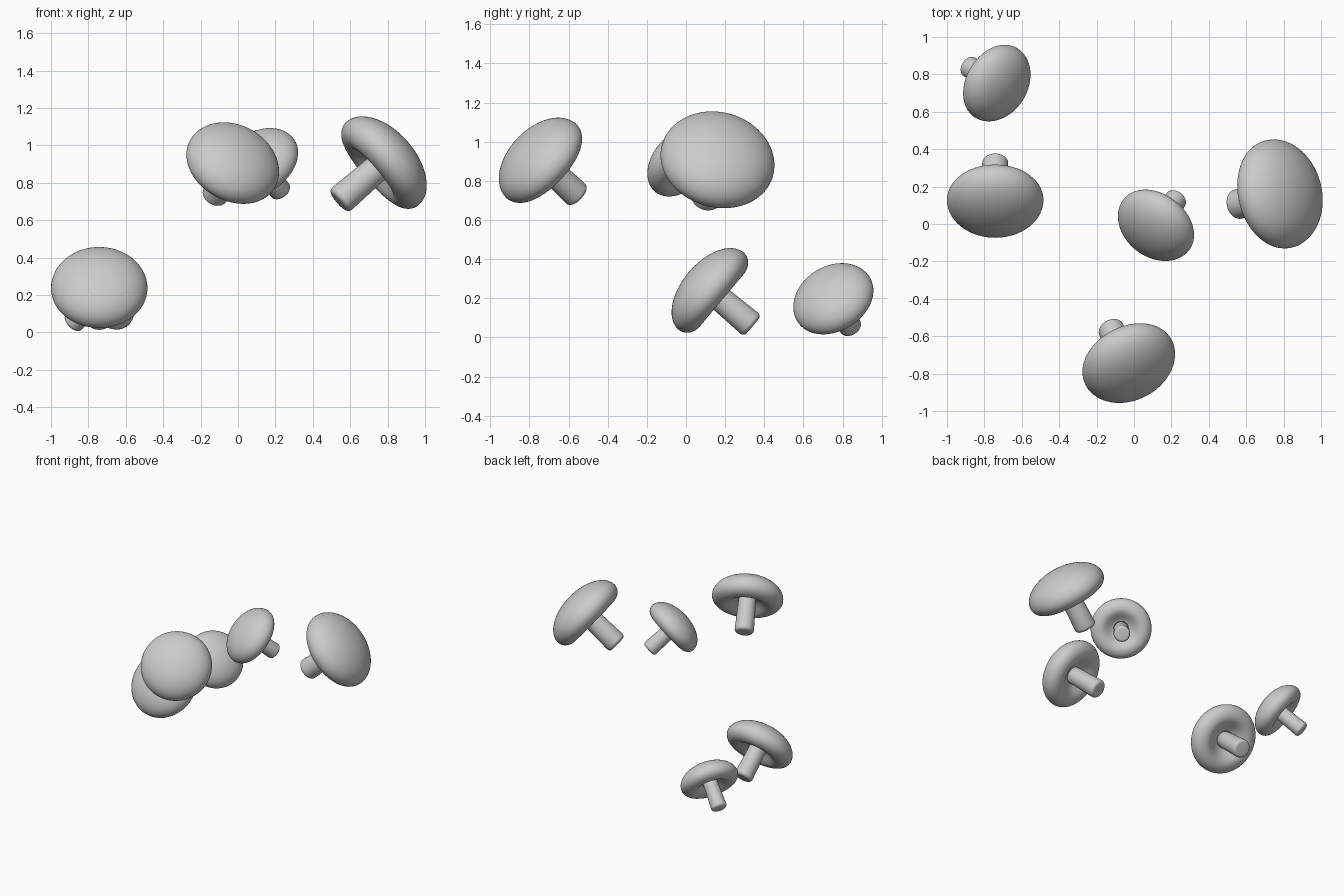
import bpy, bmesh
from math import sin, cos, pi, radians
from mathutils import Vector, Matrix

if "Cube" in bpy.data.objects:
    bpy.data.objects.remove(bpy.data.objects["Cube"])

SEG = 64
RIM = 1.08     # height of the cap's widest ring above the stem base (cap radius = 1)
MID = 1.07     # height of the point used to place each mushroom


def lathe(name, profile):
    """Spin an (r, z) profile that begins and ends on the axis."""
    bm = bmesh.new()
    rings = []
    for r, z in profile:
        if r < 1e-5:
            rings.append([bm.verts.new((0, 0, z))])
        else:
            rings.append([bm.verts.new((r * cos(2 * pi * i / SEG), r * sin(2 * pi * i / SEG), z))
                          for i in range(SEG)])
    for a, b in zip(rings, rings[1:]):
        for i in range(SEG):
            j = (i + 1) % SEG
            if len(a) == 1:
                bm.faces.new((a[0], b[i], b[j]))
            elif len(b) == 1:
                bm.faces.new((a[i], b[0], a[j]))
            else:
                bm.faces.new((a[i], b[i], b[j], a[j]))
    bmesh.ops.recalc_face_normals(bm, faces=bm.faces)
    for f in bm.faces:
        f.smooth = True
    mesh = bpy.data.meshes.new(name)
    bm.to_mesh(mesh)
    bm.free()
    return mesh


# cap: elliptical dome, rounded lip, hollow underside
N = 18
dome = [(sin(pi / 2 * i / N), RIM + 0.58 * cos(pi / 2 * i / N)) for i in range(N + 1)]
dome[0] = (0, RIM + 0.58)
lip = [(0.68 + 0.32 * cos(pi / 2 * i / 10), RIM - 0.28 * sin(pi / 2 * i / 10)) for i in range(1, 11)]
hollow = [(0.68 - 0.5 * t / 10, RIM - 0.17 - 0.11 * cos(pi * t / 10)) for t in range(1, 11)]
cap_mesh = lathe("cap", dome + lip + hollow + [(0, RIM - 0.06)])

# stem: straight cylinder with a rounded foot
R, B = 0.27, 0.09
foot = [(R - B + B * sin(pi / 2 * i / 6), B - B * cos(pi / 2 * i / 6)) for i in range(7)]
stem_mesh = lathe("stem", [(0, 0)] + foot + [(0.26, 0.45), (0.25, 0.8), (0.25, 1.15), (0, 1.15)])

# cap centre, cap radius, heading of the tilt in degrees
mushrooms = [
    ((-0.742, 0.130, 0.235), 0.258, -90),
    ((-0.738, 0.755, 0.193), 0.217, -31),
    ((-0.030, -0.738, 0.900), 0.260, -62),
    ((0.120, -0.003, 0.902), 0.222, -128),
    ((0.772, 0.160, 0.902), 0.295, 14),
]
ELEV = radians(40)

for n, (centre, size, heading) in enumerate(mushrooms, 1):
    h = radians(heading)
    up = Vector((cos(h) * cos(ELEV), sin(h) * cos(ELEV), sin(ELEV)))
    base = Vector(centre) - up * MID * size
    mat = (Matrix.Translation(base) @ up.to_track_quat('Z', 'Y').to_matrix().to_4x4()
           @ Matrix.Scale(size, 4))
    for part, mesh in (("mushroom_cap", cap_mesh), ("mushroom_stem", stem_mesh)):
        ob = bpy.data.objects.new(f"{part}_{n}", mesh)
        bpy.context.collection.objects.link(ob)
        ob.matrix_world = mat
